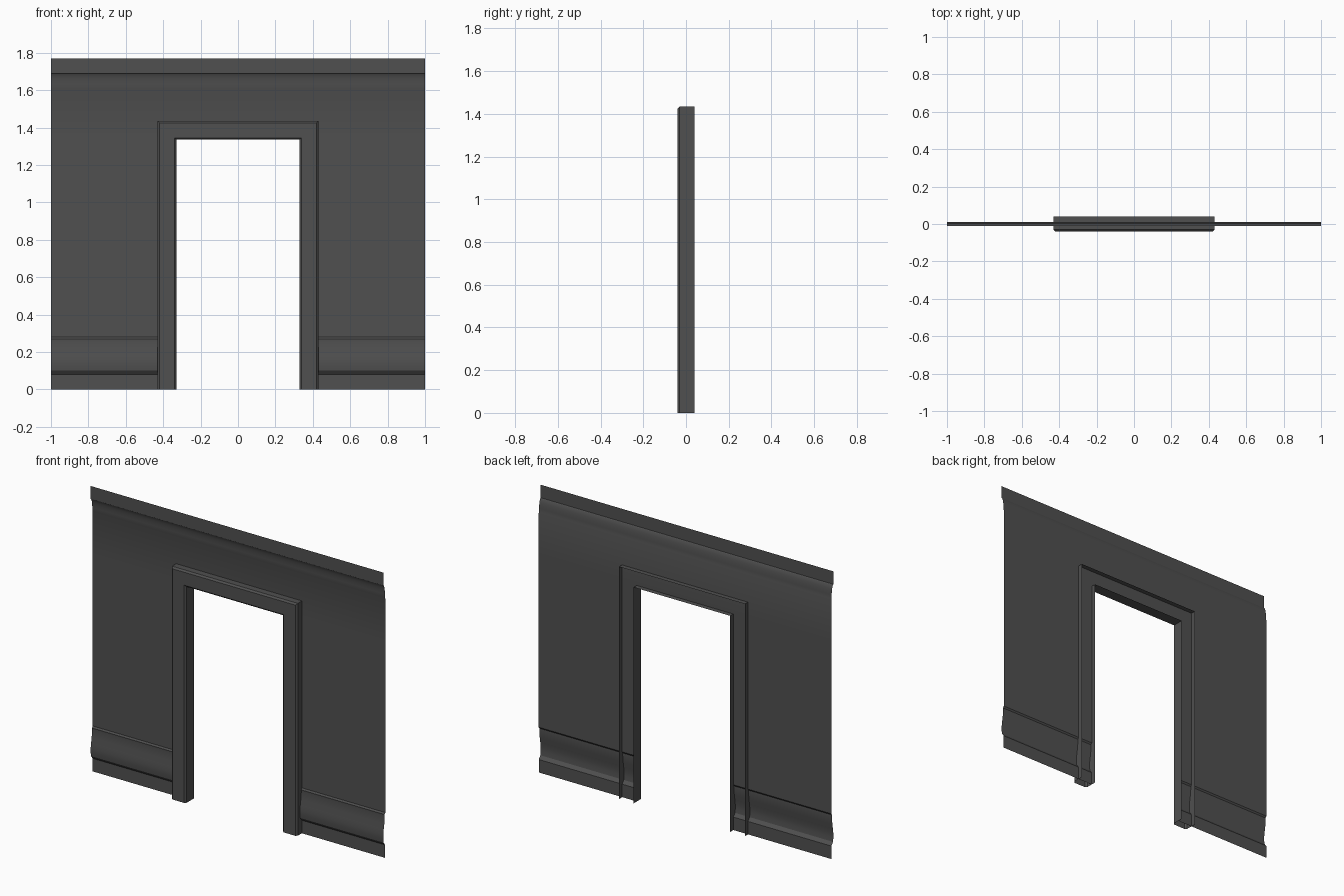
import bpy, bmesh, math

if "Cube" in bpy.data.objects:
    bpy.data.objects.remove(bpy.data.objects["Cube"])

grey = bpy.data.materials.new("dark_grey")
grey.diffuse_color = (0.08, 0.08, 0.08, 1)
grey.use_nodes = True
grey.node_tree.nodes["Principled BSDF"].inputs["Base Color"].default_value = grey.diffuse_color

IN_X, IN_Z = 0.33, 1.335     # door opening
HALF, TOP = 1.0, 1.77


def strip_object(name, rows, smooth):
    """Skin a grid of points; rows of equal length."""
    bm = bmesh.new()
    vs = [[bm.verts.new(p) for p in r] for r in rows]
    for a, b in zip(vs, vs[1:]):
        for i in range(len(a) - 1):
            bm.faces.new((a[i], b[i], b[i + 1], a[i + 1]))
    me = bpy.data.meshes.new(name)
    bm.to_mesh(me)
    bm.free()
    me.materials.append(grey)
    ob = bpy.data.objects.new(name, me)
    bpy.context.collection.objects.link(ob)
    if smooth:
        bpy.context.view_layer.objects.active = ob
        ob.select_set(True)
        bpy.ops.object.shade_smooth_by_angle(angle=math.radians(30))
        ob.select_set(False)
    return ob


# wall profile (y, z): skirting, flat wall, crown cove
skirting = [(0.009, 0), (0.009, 0.08), (-0.007, 0.10), (-0.01, 0.125),
            (-0.01, 0.15), (-0.006, 0.18), (0.0, 0.215), (0.004, 0.26),
            (0.003, 0.27), (0.01, 0.28)]
cove = [(0.007 - 0.017 * (1 - math.cos(t)), 1.61 + 0.08 * math.sin(t))
        for t in [i * math.pi / 12 for i in range(7)]]
crown = [(0.01, 1.60)] + cove + [(-0.01, TOP)]
side = skirting + [(0.01, IN_Z)]
upper = [(0.01, IN_Z)] + crown


def wall(name, profile, x0, x1):
    strip_object(name, [[(x0, y, z) for y, z in profile],
                        [(x1, y, z) for y, z in profile]], True)


wall("wall_left", side, -HALF, -IN_X)
wall("wall_right", side, IN_X, HALF)
wall("wall_upper", upper, -HALF, HALF)

# door frame: open-backed casing swept round the opening with mitred corners
casing = [(0, 0.04), (0, -0.03), (0.01, -0.04), (0.09, -0.04),
          (0.10, -0.03), (0.10, 0.04)]
path = [(-1, 0), (-1, 1), (1, 1), (1, 0)]
strip_object("door_frame",
             [[(sx * (IN_X + d), y, up * (IN_Z + d)) for d, y in casing]
              for sx, up in path], False)

# front faces look towards -y
for ob in bpy.data.objects:
    me = ob.data
    if sum(p.normal.y * p.area for p in me.polygons) > 0:
        me.flip_normals()
